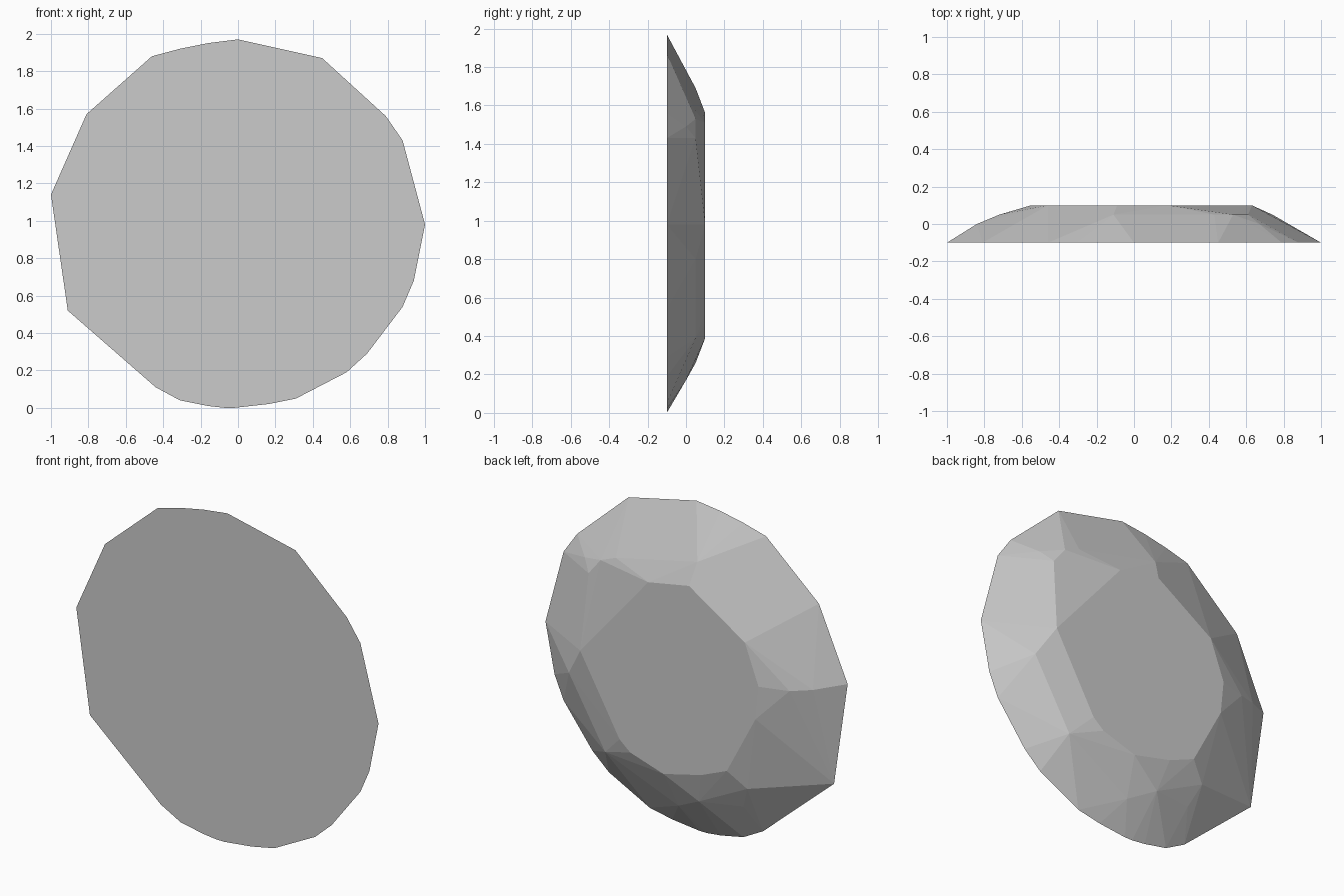
import bpy, bmesh

if "Cube" in bpy.data.objects:
    bpy.data.objects.remove(bpy.data.objects["Cube"])

# Outlines (x, z) of the cut stone at each depth level
girdle = [(0, 1.97), (.45, 1.87), (.79, 1.56), (.88, 1.43), (1, .98), (.94, .68),
          (.88, .54), (.69, .29), (.58, .19), (.31, .05), (.16, .02), (-.02, 0),
          (-.07, 0), (-.16, .01), (-.31, .04), (-.44, .11), (-.91, .52), (-1, 1.14),
          (-.81, 1.57), (-.46, 1.88), (-.31, 1.92), (-.16, 1.95)]
lower_facets = [(.67, 1.49), (.50, .33), (.05, .17), (-.38, .28), (-.84, 1.1), (-.52, 1.54)]
upper_facets = [(-.11, 1.69), (.43, 1.57), (.53, 1.53), (.61, 1.43), (.74, .80),
                (.50, .39), (-.12, .26), (-.44, .42), (-.72, 1.08)]
table = [(.18, 1.51), (-.09, 1.56), (-.46, 1.32), (-.55, 1.08), (-.53, .88), (-.34, .52),
         (-.17, .45), (.08, .39), (.30, .46), (.37, .52), (.63, .98)]

# Faceted solid: flat front face, bevelled sides, smaller flat back face
bm = bmesh.new()
for y, ring in ((-.1, girdle), (0, lower_facets), (.05, upper_facets), (.1, table)):
    for x, z in ring:
        bm.verts.new((x, y, z))
hull = bmesh.ops.convex_hull(bm, input=bm.verts[:])
loose = [v for v in bm.verts if not v.link_faces]
bmesh.ops.delete(bm, geom=loose, context='VERTS')

# Merge the coplanar triangles of the flat faces
bmesh.ops.dissolve_limit(bm, angle_limit=.01, verts=bm.verts[:], edges=bm.edges[:])
bmesh.ops.recalc_face_normals(bm, faces=bm.faces[:])

mesh = bpy.data.meshes.new("faceted_disc")
bm.to_mesh(mesh)
bm.free()
bpy.context.collection.objects.link(bpy.data.objects.new("faceted_disc", mesh))
